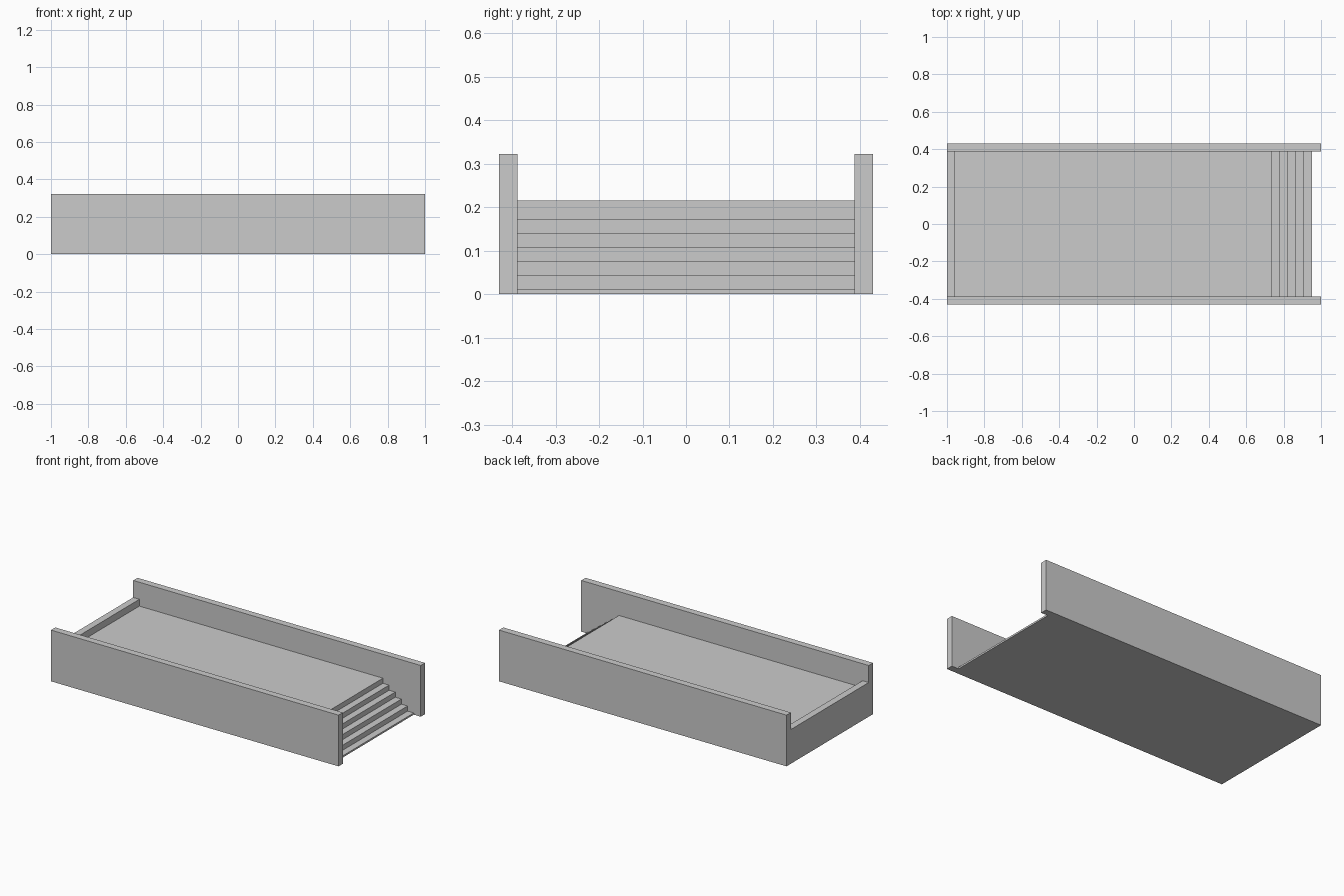
import bpy, bmesh

if "Cube" in bpy.data.objects:
    bpy.data.objects.remove(bpy.data.objects["Cube"])

INNER, OUTER = 0.387, 0.430      # half widths inside and outside the side walls
DECK_Z, STEP_RISE, STEP_RUN = 0.172, 0.0322, 0.043
FIRST_STEP_X, STEPS = 0.737, 6


def extrude_profile(name, profile, y0, y1):
    """Closed x-z profile extruded along y."""
    bm = bmesh.new()
    face = bm.faces.new([bm.verts.new((x, y0, z)) for x, z in profile])
    ext = bmesh.ops.extrude_face_region(bm, geom=[face])["geom"]
    verts = [v for v in ext if isinstance(v, bmesh.types.BMVert)]
    bmesh.ops.translate(bm, verts=verts, vec=(0, y1 - y0, 0))
    bmesh.ops.recalc_face_normals(bm, faces=bm.faces)
    mesh = bpy.data.meshes.new(name)
    bm.to_mesh(mesh)
    bm.free()
    obj = bpy.data.objects.new(name, mesh)
    bpy.context.collection.objects.link(obj)
    return obj


# Side walls
wall = [(-1, 0), (1, 0), (1, 0.322), (-1, 0.322)]
extrude_profile("front_wall", wall, -OUTER, -INNER)
extrude_profile("back_wall", wall, INNER, OUTER)

# Platform with raised end lip and descending steps, as one profile
profile = [(-1, 0), (-1, 0.215), (-0.957, 0.215), (-0.957, DECK_Z)]
for i in range(STEPS):
    x, z = FIRST_STEP_X + i * STEP_RUN, DECK_Z - i * STEP_RISE
    if i:
        profile.append((x - STEP_RUN, z))
    profile.append((x, z))
profile.append((FIRST_STEP_X + (STEPS - 1) * STEP_RUN, 0))
extrude_profile("stepped_platform", profile, -INNER, INNER)
